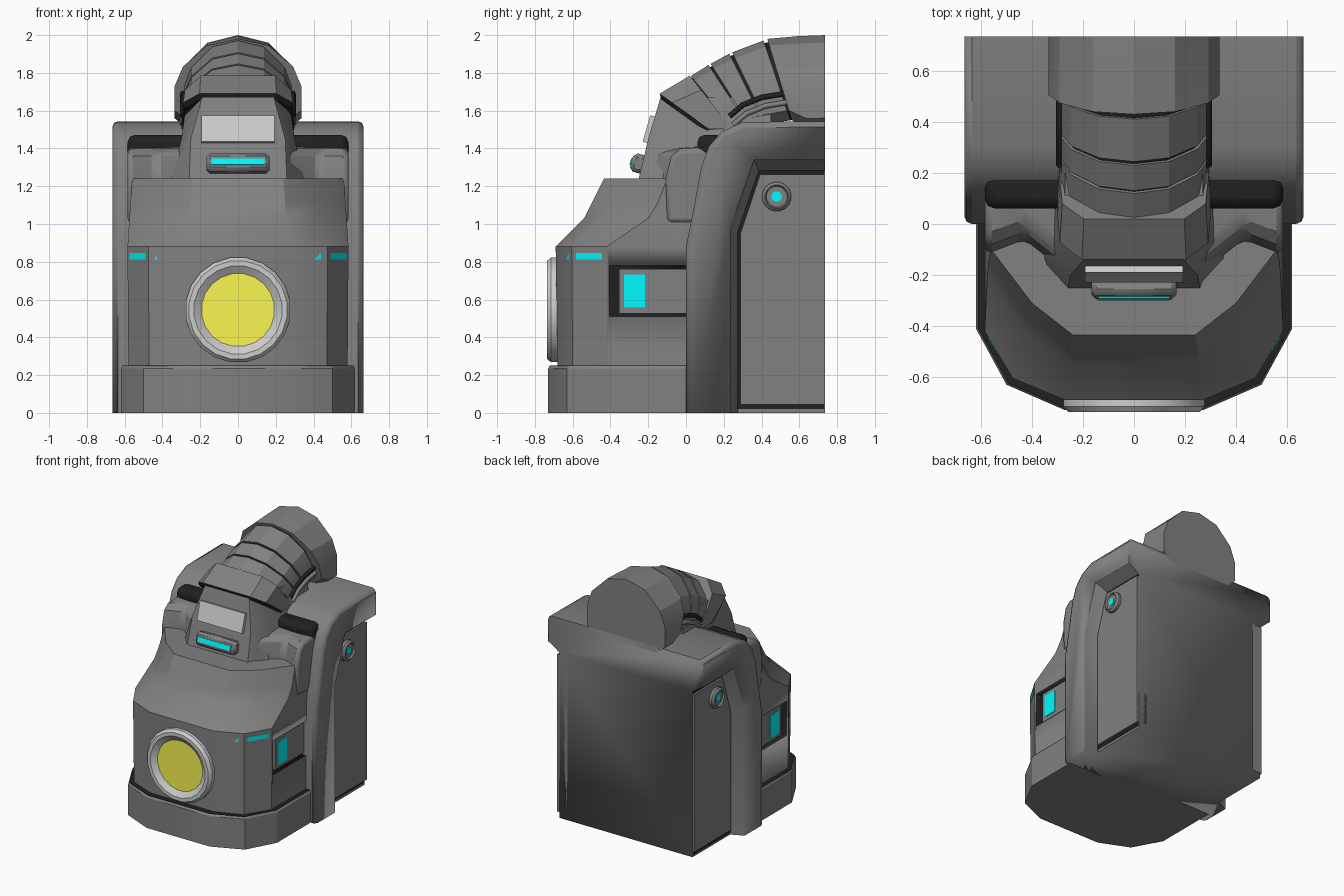
import bpy, bmesh, math
from mathutils import Vector

if "Cube" in bpy.data.objects:
    bpy.data.objects.remove(bpy.data.objects["Cube"])


def material(name, rgb):
    m = bpy.data.materials.new(name)
    m.diffuse_color = (*rgb, 1)
    m.use_nodes = True
    m.node_tree.nodes["Principled BSDF"].inputs["Base Color"].default_value = m.diffuse_color
    return m


CYAN = material("cyan_glow", (0.0, 0.95, 1.0))
YELLOW = material("yellow_lens", (0.95, 0.93, 0.08))
LIGHT = material("light_grey", (0.8, 0.8, 0.8))
BODY = material("body_grey", (0.22, 0.22, 0.22))
DARK = material("groove_black", (0.015, 0.015, 0.015))


def finish(name, bm, mat=BODY, smooth=25):
    bmesh.ops.recalc_face_normals(bm, faces=bm.faces)
    me = bpy.data.meshes.new(name)
    bm.to_mesh(me)
    bm.free()
    me.shade_smooth()
    me.set_sharp_from_angle(angle=math.radians(smooth))
    ob = bpy.data.objects.new(name, me)
    bpy.context.collection.objects.link(ob)
    me.materials.append(mat)
    return ob


def loft(name, rings, mat=BODY, closed=False, smooth=25):
    """Skin a list of equal-length closed rings of 3D points."""
    bm = bmesh.new()
    vs = [[bm.verts.new(p) for p in r] for r in rings]
    n = len(vs[0])
    pairs = list(zip(vs, vs[1:])) + ([(vs[-1], vs[0])] if closed else [])
    for a, b in pairs:
        for i in range(n):
            j = (i + 1) % n
            bm.faces.new((a[i], a[j], b[j], b[i]))
    if not closed:
        bm.faces.new(vs[0])
        bm.faces.new(vs[-1])
    return finish(name, bm, mat, smooth)


def bevel(ob, width, segments=2):
    m = ob.modifiers.new("Bevel", 'BEVEL')
    m.width, m.segments, m.limit_method = width, segments, 'ANGLE'
    m.angle_limit = math.radians(40)


def cut(ob, cutter):
    m = ob.modifiers.new("Cut", 'BOOLEAN')
    m.object, m.operation, m.solver = cutter, 'DIFFERENCE', 'EXACT'
    m.material_mode = 'TRANSFER'
    cutter.hide_render = True
    cutter.hide_viewport = True


def box(name, loc, size, rot=(0, 0, 0), mat=BODY, bev=0):
    bm = bmesh.new()
    bmesh.ops.create_cube(bm, size=1)
    bmesh.ops.scale(bm, vec=size, verts=bm.verts)
    ob = finish(name, bm, mat)
    ob.location, ob.rotation_euler = loc, rot
    if bev:
        bevel(ob, bev, 1)
    return ob


def plan(half, z):
    """Symmetric plan outline from its right half."""
    return [(-x, y, z) for x, y in reversed(half)] + [(x, y, z) for x, y in half]


def side_ring(x, pts, shift=0):
    return [(x, y + shift, z) for y, z in pts]


def lathe(name, profile, centre, axis, n, mat=BODY, closed=False):
    """Revolve (radius, depth) pairs about axis 'x' or 'y'."""
    c, rings = Vector(centre), []
    for r, d in profile:
        ring = []
        for i in range(n):
            a = 2 * math.pi * (i + 0.5) / n
            u, v = r * math.cos(a), r * math.sin(a)
            ring.append(c + Vector((u, d, v) if axis == 'y' else (d, u, v)))
        rings.append(ring)
    return loft(name, rings, mat, closed=closed, smooth=20)


# Base skirt and hull
skirt = [(.27, -.73), (.5, -.63), (.62, -.41), (.62, .1)]
skirt_top = [(.265, -.722), (.495, -.622), (.612, -.41), (.612, .1)]
loft("base_skirt", [plan(skirt, 0), plan(skirt, .235), plan(skirt_top, .248)])
loft("skirt_groove", [plan(skirt_top, .24), plan(skirt_top, .252)], DARK)
wall = [(.27, -.68), (.47, -.6), (.58, -.42), (.58, .1)]
hull = loft("hull", [
    plan(wall, .2), plan([(.27, -.69), (.475, -.605), (.585, -.42), (.585, .1)], .88),
    plan([(.25, -.54), (.43, -.42), (.575, -.2), (.575, .1)], 1.03),
    plan([(.25, -.5), (.42, -.37), (.57, -.15), (.57, .1)], 1.11),
    plan([(.24, -.435), (.4, -.31), (.56, -.1), (.56, .1)], 1.24)])

# Shoulder deck behind the hull top, dipping back midway, with a dark gap behind
deck = [(-.11, 1.0), (-.12, 1.24), (-.09, 1.36), (-.04, 1.4), (.14, 1.41), (.14, 1.0)]
deck_ob = loft("shoulder_deck", [side_ring(x, deck, s) for x, s in (
    (-.585, 0), (-.43, .06), (-.25, -.08), (.25, -.08), (.43, .06), (.585, 0))])
bevel(deck_ob, .03)
gap = box("shoulder_gap", (0, .13, 1.3), (1.17, .14, .345), mat=DARK)
bevel(gap, .04)

# Rear housing with sunken side panels, trimmed flat at back and bottom
shell = [(0, -.1), (0, .88), (.04, 1.08), (.08, 1.3), (.12, 1.41), (.19, 1.49), (.3, 1.54),
         (.85, 1.545), (.85, -.1)]
housing = loft("rear_housing", [side_ring(-.665, shell), side_ring(.665, shell)])
bevel(housing, .03)
cut(housing, box("back_trim", (0, 1.235, 1), (3, 1, 4)))
cut(housing, box("bottom_trim", (0, 0, -.5), (3, 4, 1)))
outer = [(.235, -.1), (.235, .98), (.36, 1.34), (.9, 1.34), (.9, -.1)]
inner = [(.275, -.1), (.275, .96), (.385, 1.28), (.9, 1.28), (.9, -.1)]
groove = [(.272, .02), (.272, .965), (.382, 1.282), (.73, 1.282), (.73, .02)]
door = [(.288, .045), (.288, .95), (.392, 1.262), (.735, 1.262), (.735, .045)]
for s, tag in ((1, "right"), (-1, "left")):
    cut(housing, loft("housing_cutter_" + tag,
                      [side_ring(s * .7, outer), side_ring(s * .66, outer), side_ring(s * .57, inner)]))
    loft("door_groove_" + tag, [side_ring(s * .5, groove), side_ring(s * .573, groove)], DARK)
    loft("side_door_" + tag, [side_ring(s * .5, door), side_ring(s * .588, door)])
    lathe("door_knob_" + tag, [(.078, s * .57), (.078, s * .61), (.062, s * .625), (.055, s * .612)],
          (0, .48, 1.145), 'x', 16)
    lathe("knob_light_" + tag, [(.028, s * .6), (.028, s * .618)], (0, .48, 1.145), 'x', 12, CYAN)

    # Side bay with lit window
    cut(hull, box("bay_cutter_" + tag, (s * .6, -.15, .645), (.16, .51, .27), mat=DARK))
    box("bay_panel_" + tag, (s * .53, -.15, .645), (.07, .41, .235))
    box("bay_window_" + tag, (s * .545, -.272, .645), (.05, .11, .175), mat=CYAN)

    # Corner light strips
    box("front_strip_" + tag, (s * .363, -.638, .83), (.155, .022, .035),
        (0, 0, s * math.atan2(.08, .2)), CYAN)
    box("corner_strip_" + tag, (s * .522, -.508, .83), (.16, .022, .035),
        (0, 0, s * math.atan2(.18, .11)), CYAN)

    # Coil arcs under the hose
    for k, dz in enumerate((0, -.045)):
        cu = bpy.data.curves.new("coil_arc", 'CURVE')
        cu.dimensions, cu.bevel_depth, cu.bevel_resolution = '3D', .016, 1
        cu.materials.append((DARK, BODY)[k])
        sp = cu.splines.new('POLY')
        path = [(.23, 1.57), (.3, 1.63), (.4, 1.67), (.52, 1.69)]
        sp.points.add(len(path) - 1)
        for p, (y, z) in zip(sp.points, path):
            p.co = (s * .29, y + .02 * k, z + dz, 1)
        bpy.context.collection.objects.link(
            bpy.data.objects.new("coil_arc_%s_%d" % (tag, k), cu))

# Headlamp
lathe("lamp_ring", [(.28, -.64), (.28, -.715), (.262, -.737), (.235, -.737), (.19, -.705), (.19, -.64)],
      (0, 0, .545), 'y', 20, LIGHT, closed=True)
lathe("lamp_lens", [(.195, -.65), (.195, -.708)], (0, 0, .545), 'y', 20, YELLOW)

# Neck with plate and light bar
loft("neck", [plan([(.26, -.26), (.36, -.15), (.36, .45)], 1.2),
              plan([(.25, -.2), (.3, -.05), (.3, .45)], 1.45),
              plan([(.19, -.135), (.27, .02), (.27, .45)], 1.67)])
box("neck_plate", (0, -.19, 1.5), (.385, .04, .145), (-.28, 0, 0), LIGHT)
box("light_bar", (0, -.25, 1.32), (.335, .08, .1), (-.28, 0, 0), bev=.02)
box("light_bar_glow", (0, -.285, 1.328), (.28, .02, .035), (-.28, 0, 0), CYAN)

# Segmented hose: each section fans from a bottom point to a top point
ROUND = [(0, 1), (.48, .92), (.87, .66), (1, .42), (1, .12), (.8, 0)]
HOOD = [(0, 1), (.68, 1), (.97, .76), (1, .4), (1, .1), (.95, 0)]


def section(top, bot, w, shape=ROUND, grow=1.0):
    half = [(x * w, bot[0] + (top[0] - bot[0]) * t * grow, bot[1] + (top[1] - bot[1]) * t * grow)
            for x, t in shape]
    return half + [(-x, y, z) for x, y, z in reversed(half[1:])]


def mix(p, q, f):
    return tuple(a + (b - a) * f for a, b in zip(p, q))


loft("hose_rear", [section((.735, 2), (.735, 1.5), .335), section((.6, 1.995), (.64, 1.5), .335),
                   section((.43, 1.98), (.56, 1.55), .335)])
fan = [((.42, 1.975), (.56, 1.55)), ((.235, 1.905), (.42, 1.53)),
       ((.125, 1.845), (.34, 1.51)), ((.02, 1.78), (.26, 1.49))]
loft("hose_core", [section(t, b, .272, grow=.965) for t, b in [((.5, 1.98), (.6, 1.55))] + fan], DARK)
for i, ((t0, b0), (t1, b1)) in enumerate(zip(fan, fan[1:])):
    loft("hose_segment_%d" % i, [section(mix(t0, t1, f), mix(b0, b1, f), .285) for f in (.05, .95)])

# Hood over the neck, with a dark lip beneath
lip = section((-.14, 1.69), (.14, 1.49), .3, HOOD)
loft("hood", [section((.02, 1.785), (.27, 1.47), .29, HOOD), lip])
loft("hood_lip", [lip, section((-.13, 1.66), (.14, 1.465), .29, HOOD)], DARK)
